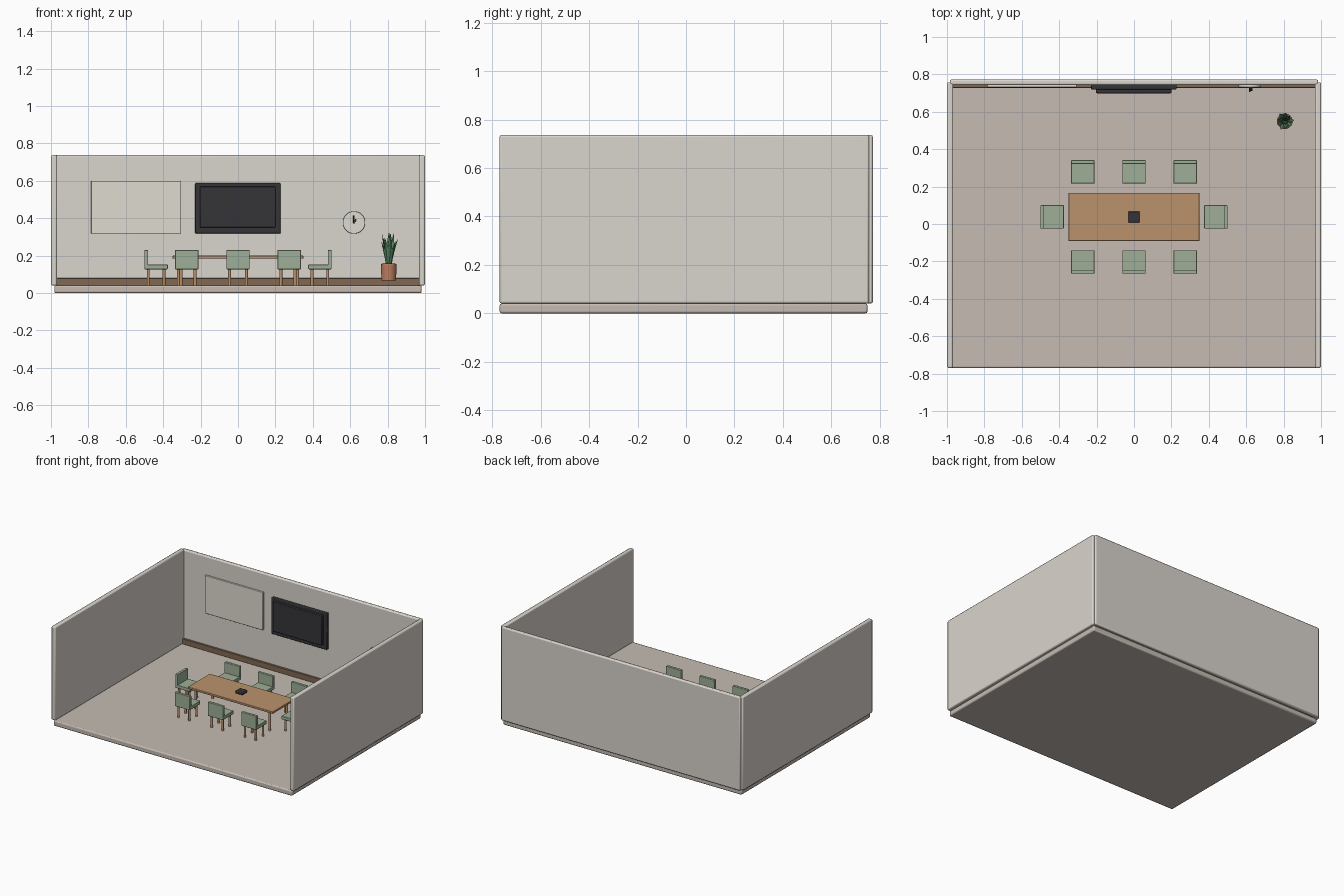
import bpy, bmesh, math
from mathutils import Vector, Matrix

if "Cube" in bpy.data.objects:
    bpy.data.objects.remove(bpy.data.objects["Cube"])


def material(name, rgb):
    m = bpy.data.materials.new(name)
    m.diffuse_color = (*rgb, 1)
    m.use_nodes = True
    m.node_tree.nodes["Principled BSDF"].inputs["Base Color"].default_value = m.diffuse_color
    return m


WALL = material("wall_paint", (0.70, 0.66, 0.61))
FLOOR = material("floor_finish", (0.56, 0.50, 0.45))
TRIM = material("dark_wood", (0.22, 0.14, 0.085))
WOOD = material("light_wood", (0.50, 0.29, 0.15))
FABRIC = material("green_fabric", (0.34, 0.43, 0.31))
BLACK = material("black_plastic", (0.035, 0.035, 0.04))
BOARD = material("board_white", (0.74, 0.71, 0.63))
CLAY = material("terracotta", (0.52, 0.20, 0.11))
LEAF = material("leaf_green", (0.09, 0.24, 0.11))
SOIL = material("soil", (0.06, 0.035, 0.02))


def finish(name, bm, mat, bevel=0.0, segments=2):
    bmesh.ops.recalc_face_normals(bm, faces=bm.faces)
    mesh = bpy.data.meshes.new(name)
    bm.to_mesh(mesh)
    bm.free()
    mesh.materials.append(mat)
    ob = bpy.data.objects.new(name, mesh)
    bpy.context.collection.objects.link(ob)
    if bevel:
        mod = ob.modifiers.new("soft_edges", "BEVEL")
        mod.width, mod.segments = bevel, segments
        mod.limit_method = 'ANGLE'
    bpy.context.view_layer.objects.active = ob
    ob.select_set(True)
    bpy.ops.object.shade_smooth_by_angle(angle=math.radians(35))
    ob.select_set(False)
    return ob


def box(name, x, y, z, mat, bevel=0.002, matrix=Matrix()):
    """Box from (min, max) ranges, optionally placed by a matrix."""
    bm = bmesh.new()
    bmesh.ops.create_cube(bm, size=1)
    for v in bm.verts:
        v.co = Vector([(r[0] + r[1]) / 2 + c * (r[1] - r[0]) for c, r in zip(v.co, (x, y, z))])
    bm.transform(matrix)
    return finish(name, bm, mat, bevel)


def cylinder(name, centre, r1, r2, depth, mat, rot=Matrix(), bevel=0.0, sides=24):
    bm = bmesh.new()
    bmesh.ops.create_cone(bm, cap_ends=True, segments=sides, radius1=r1, radius2=r2, depth=depth)
    bm.transform(Matrix.Translation(centre) @ rot)
    return finish(name, bm, mat, bevel)


F = 0.04  # floor level

# Room shell
box("floor", (-0.982, 0.982), (-0.77, 0.75), (0, F), FLOOR, 0.008)
for side, s in (("left", -1), ("right", 1)):
    box(side + "_wall", tuple(sorted((s * 0.967, s))), (-0.77, 0.757), (F, 0.737), WALL, 0.008)
box("back_wall", (-0.985, 0.985), (0.743, 0.772), (F, 0.737), WALL, 0.008)
box("baseboard", (-0.968, 0.968), (0.728, 0.745), (F, 0.08), TRIM)

# Whiteboard and screen
box("whiteboard", (-0.786, -0.307), (0.731, 0.745), (0.317, 0.60), BOARD, 0.003)
box("screen_frame", (-0.229, 0.227), (0.719, 0.745), (0.317, 0.588), BLACK, 0.005)
box("screen_panel", (-0.203, 0.2), (0.699, 0.722), (0.35, 0.57), BLACK, 0.004)

# Wall clock
cylinder("clock_face", (0.62, 0.738, 0.377), 0.06, 0.06, 0.016, BOARD,
         Matrix.Rotation(math.pi / 2, 4, 'X'), 0.002, 32)
for name, angle, length, y in (("minute_hand", 0, 0.037, 0.712), ("hour_hand", 35, 0.02, 0.718)):
    m = Matrix.Translation((0.62, y, 0.377)) @ Matrix.Rotation(math.radians(angle), 4, 'Y')
    box(name, (-0.004, 0.004), (-0.006, 0.012), (-0.004, length), BLACK, 0.0005, m)

# Table with round legs and a conference unit
TY = 0.038
box("table_top", (-0.35, 0.35), (-0.091, 0.167), (0.184, 0.2), WOOD, 0.003)
for sx in (-1, 1):
    for sy in (-1, 1):
        cylinder("table_leg", (sx * 0.305, TY + sy * 0.1, (F + 0.186) / 2), 0.0095, 0.0095,
                 0.186 - F, WOOD, sides=16)
box("conference_unit", (-0.03, 0.03), (TY - 0.03, TY + 0.03), (0.199, 0.218), BLACK, 0.005)


# Chairs, modelled with the backrest towards -y
def chair(x, y, turn):
    m = Matrix.Translation((x, y, 0)) @ Matrix.Rotation(math.radians(turn), 4, 'Z')
    box("chair_seat", (-0.0625, 0.0625), (-0.0625, 0.0625), (0.127, 0.152), FABRIC, 0.003, m)
    box("chair_back", (-0.0625, 0.0625), (-0.0625, -0.042), (0.145, 0.23), FABRIC, 0.003, m)
    for sx in (-1, 1):
        for sy in (-1, 1):
            cylinder("chair_leg", m @ Vector((sx * 0.045, sy * 0.042, (F + 0.13) / 2)),
                     0.008, 0.008, 0.13 - F, WOOD, sides=14)


for cx in (-0.274, 0, 0.274):
    chair(cx, -0.203, 0)
    chair(cx, 0.279, 180)
chair(-0.438, TY, -90)
chair(0.438, TY, 90)

# Potted plant
PX, PY = 0.806, 0.55
cylinder("plant_pot", (PX, PY, 0.111), 0.039, 0.042, 0.09, CLAY, bevel=0.003)
cylinder("pot_soil", (PX, PY, 0.155), 0.036, 0.036, 0.006, SOIL)


def leaf(angle, length, lean, width, start):
    """Upright pointed blade with a thin diamond cross-section."""
    bm = bmesh.new()
    rings = []
    for t, w in ((0, 0.55), (0.25, 0.9), (0.5, 1), (0.75, 0.75), (0.92, 0.32), (1, 0.03)):
        r, h, hw = start + lean * t ** 1.5, length * t, width * w / 2
        rings.append([bm.verts.new(p) for p in
                      ((r, -hw, h), (r + 0.004 * w, 0, h), (r, hw, h), (r - 0.004 * w, 0, h))])
    for a, b in zip(rings, rings[1:]):
        for i in range(4):
            j = (i + 1) % 4
            bm.faces.new((a[i], a[j], b[j], b[i]))
    bm.faces.new(rings[0])
    bm.faces.new(rings[-1])
    bm.transform(Matrix.Translation((PX, PY, 0.153)) @ Matrix.Rotation(math.radians(angle), 4, 'Z'))
    finish("plant_leaf", bm, LEAF)


for i in range(9):
    leaf(i * 40 + 5, (0.14, 0.165, 0.125)[i % 3], (0.036, 0.024, 0.03)[i % 3], 0.024, 0.014)
leaf(80, 0.172, 0.006, 0.024, 0.003)
